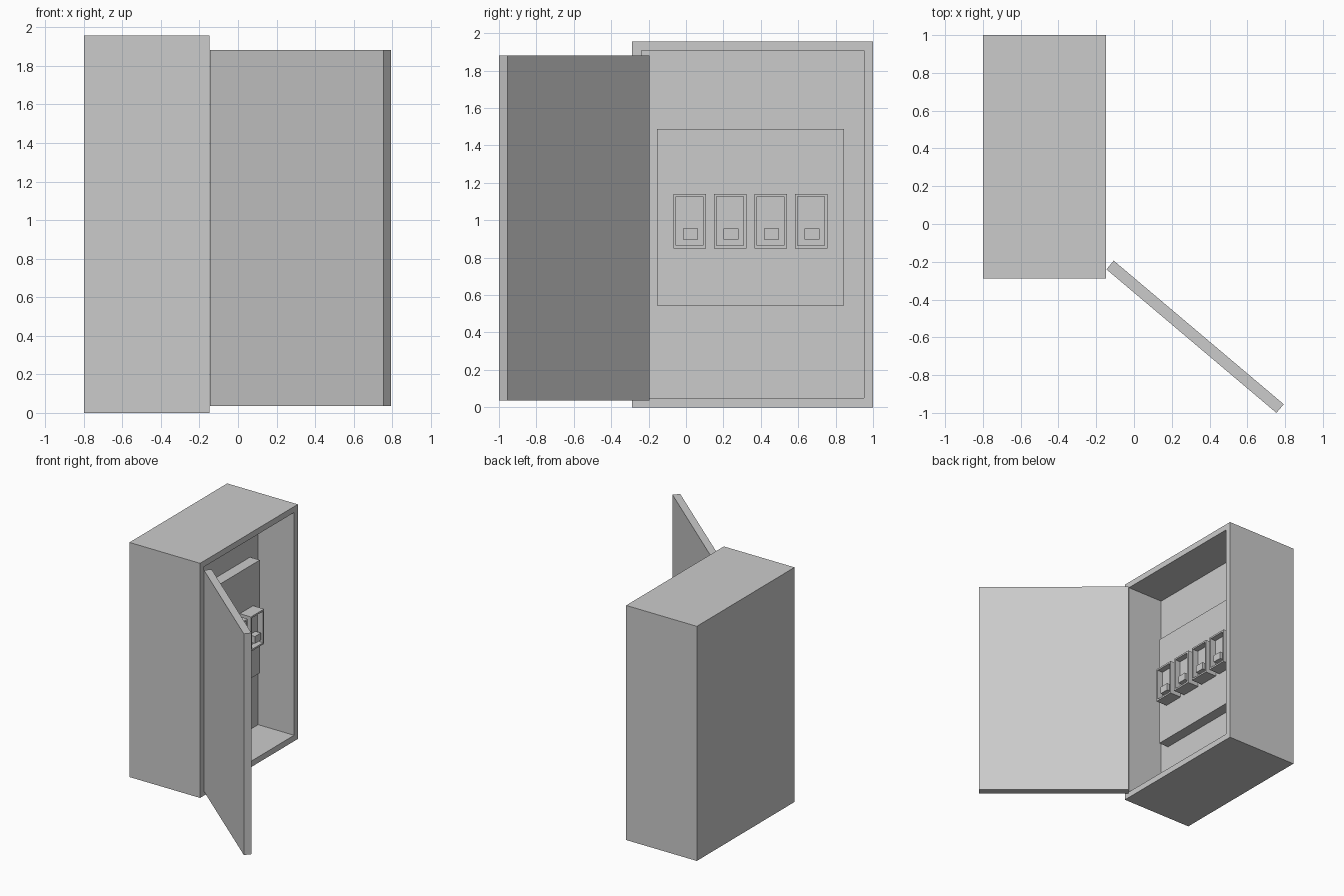
import bpy, bmesh
from mathutils import Vector

if "Cube" in bpy.data.objects:
    bpy.data.objects.remove(bpy.data.objects["Cube"])


def finish(bm, name):
    bmesh.ops.recalc_face_normals(bm, faces=bm.faces[:])
    mesh = bpy.data.meshes.new(name)
    bm.to_mesh(mesh)
    bm.free()
    ob = bpy.data.objects.new(name, mesh)
    bpy.context.collection.objects.link(ob)
    return ob


def prism(bm, outline, z0, z1):
    """Extrude a plan outline from z0 to z1."""
    face = bm.faces.new([bm.verts.new((x, y, z0)) for x, y in outline])
    ext = bmesh.ops.extrude_face_region(bm, geom=[face], use_keep_orig=True)
    verts = [g for g in ext["geom"] if isinstance(g, bmesh.types.BMVert)]
    bmesh.ops.translate(bm, verts=verts, vec=(0, 0, z1 - z0))
    bmesh.ops.recalc_face_normals(bm, faces=bm.faces[:])


def box(name, x, y, z, rim=0, depth=0):
    """Box from ranges; with a rim, its +x face is sunk in by depth."""
    bm = bmesh.new()
    prism(bm, [(x[0], y[0]), (x[1], y[0]), (x[1], y[1]), (x[0], y[1])], *z)
    if rim:
        front = max(bm.faces, key=lambda f: f.calc_center_median().x)
        bmesh.ops.inset_region(bm, faces=[front], thickness=rim)
        ext = bmesh.ops.extrude_face_region(bm, geom=[front])
        verts = [g for g in ext["geom"] if isinstance(g, bmesh.types.BMVert)]
        bmesh.ops.translate(bm, verts=verts, vec=(-depth, 0, 0))
        if front.is_valid:
            bmesh.ops.delete(bm, geom=[front], context="FACES_ONLY")
    return finish(bm, name)


# Cabinet shell, open towards +x
box("cabinet", (-0.80, -0.148), (-0.288, 1.0), (0, 1.957), rim=0.07, depth=0.332)

# Raised mounting panel inside
box("mounting_panel", (-0.48, -0.39), (-0.155, 0.845), (0.545, 1.487))

# Row of breakers, each with a recess and a toggle
for i in range(4):
    c = 0.019 + 0.2165 * i
    box(f"breaker_{i + 1}", (-0.39, -0.288), (c - 0.087, c + 0.087),
        (0.85, 1.14), rim=0.02, depth=0.05)
    box(f"toggle_{i + 1}", (-0.338, -0.288), (c + 0.005 - 0.04, c + 0.005 + 0.04),
        (0.897, 0.957))

# Door swung open
hinge = Vector((-0.146, -0.24))
along = Vector((0.9, -0.76))
across = Vector((0.76, 0.9)).normalized() * 0.06
bm = bmesh.new()
prism(bm, [hinge, hinge + along, hinge + along + across, hinge + across], 0.037, 1.882)
finish(bm, "door")
